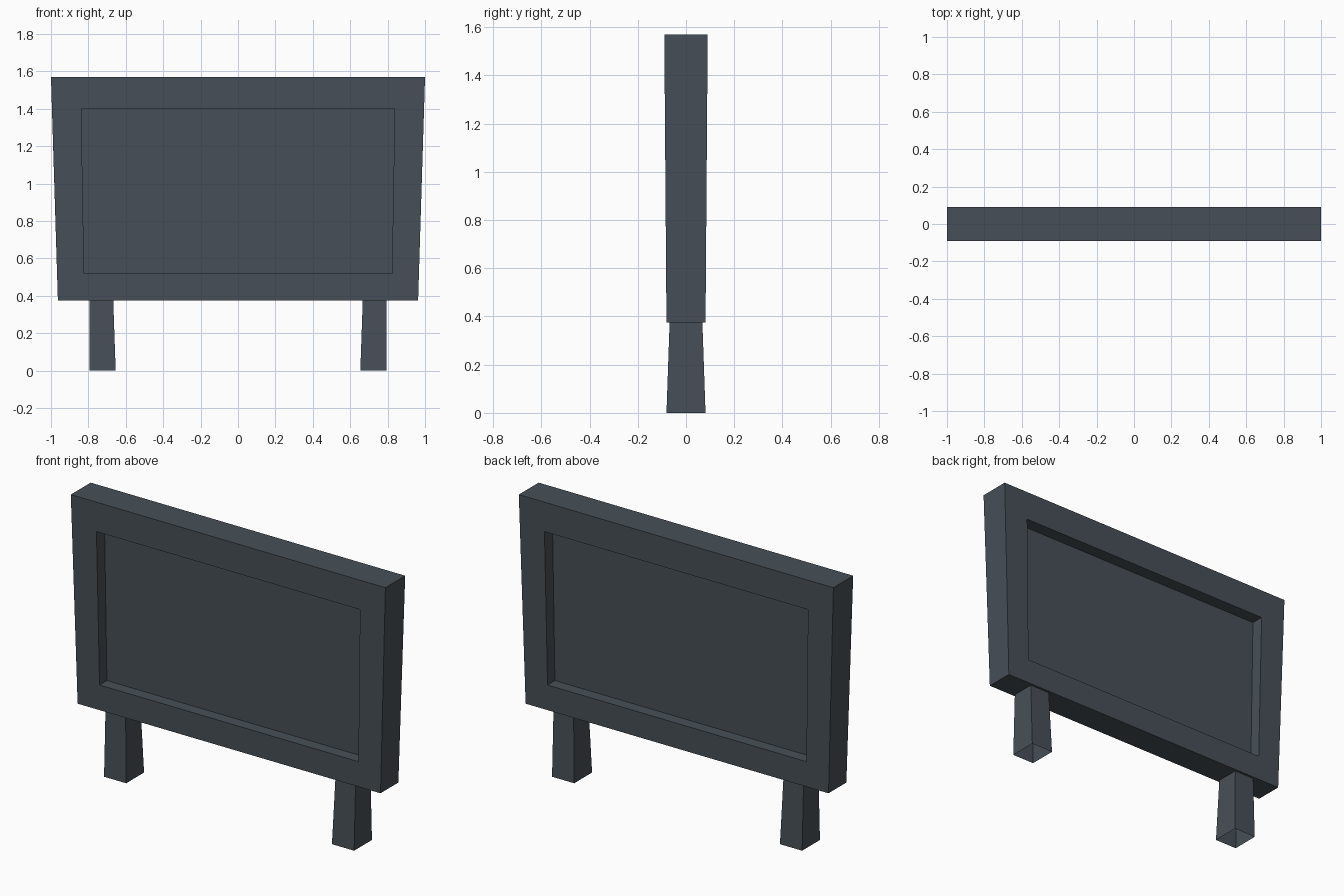
import bpy
import bmesh

cube = bpy.data.objects.get("Cube")
if cube:
    bpy.data.objects.remove(cube, do_unlink=True)

slate = bpy.data.materials.new("slate_grey")
slate.use_nodes = True
colour = (0.063, 0.078, 0.095, 1)
slate.diffuse_color = colour
slate.node_tree.nodes["Principled BSDF"].inputs["Base Color"].default_value = colour


def loft(name, loops, cap_start=True, cap_end=True):
    """Skin a chain of four-cornered loops, with optional end caps."""
    bm = bmesh.new()
    rings = [[bm.verts.new(p) for p in loop] for loop in loops]
    for a, b in zip(rings, rings[1:]):
        for i in range(4):
            j = (i + 1) % 4
            bm.faces.new((a[i], a[j], b[j], b[i]))
    if cap_start:
        bm.faces.new(rings[0][::-1])
    if cap_end:
        bm.faces.new(rings[-1])
    bmesh.ops.recalc_face_normals(bm, faces=bm.faces)
    mesh = bpy.data.meshes.new(name)
    bm.to_mesh(mesh)
    bm.free()
    mesh.materials.append(slate)
    obj = bpy.data.objects.new(name, mesh)
    bpy.context.collection.objects.link(obj)
    return obj


# Board: tapered frame with a recessed panel on both faces
BOTTOM, TOP = 0.375, 1.57


def half_depth(z):
    return 0.081 + 0.009 * (z - BOTTOM) / (TOP - BOTTOM)


def trapezoid(low_x, high_x, low_z, high_z, side, y=None):
    corners = [(-low_x, low_z), (low_x, low_z), (high_x, high_z), (-high_x, high_z)]
    return [(x, side * (half_depth(z) if y is None else y), z) for x, z in corners]


outer = (0.963, 1.0, BOTTOM, TOP)
opening = (0.823, 0.838, 0.52, 1.40)
PANEL_Y = 0.015
loft("board", [
    trapezoid(*opening, -1, PANEL_Y),
    trapezoid(*opening, -1),
    trapezoid(*outer, -1),
    trapezoid(*outer, 1),
    trapezoid(*opening, 1),
    trapezoid(*opening, 1, PANEL_Y),
])


# Legs: flared posts, open underneath
def leg_loop(side, inner_x, outer_x, y, z):
    return [(side * x, d, z) for x, d in
            ((inner_x, -y), (outer_x, -y), (outer_x, y), (inner_x, y))]


for name, side in (("left_leg", 1), ("right_leg", -1)):
    loft(name, [leg_loop(side, 0.654, 0.795, 0.081, 0),
                leg_loop(side, 0.667, 0.795, 0.068, BOTTOM)],
         cap_start=False, cap_end=False)
